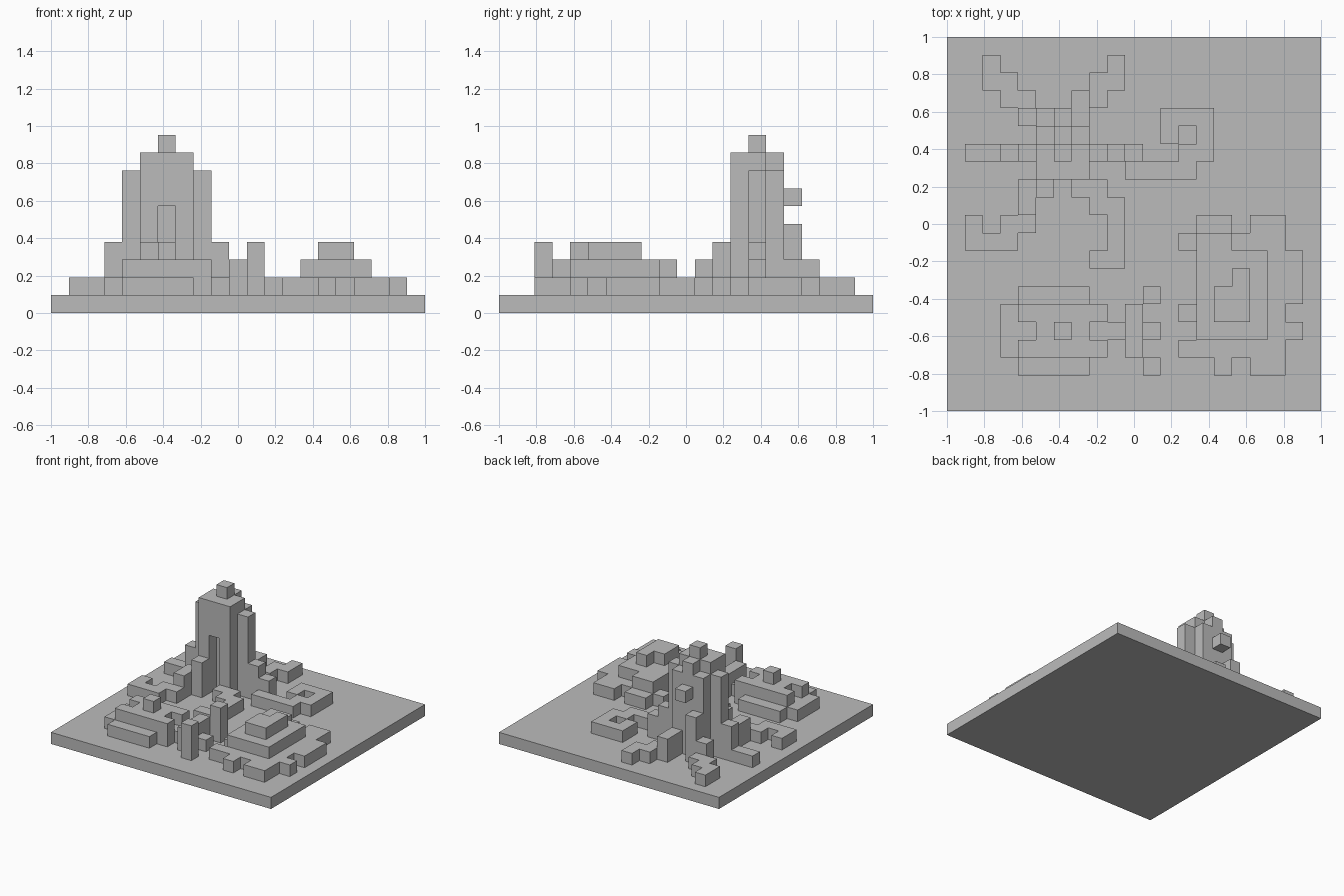
import bpy
import bmesh
from mathutils import Vector

if "Cube" in bpy.data.objects:
    bpy.data.objects.remove(bpy.data.objects["Cube"], do_unlink=True)

CELLS = 21
UNIT = 2 / CELLS

# One stone grey for everything
stone = bpy.data.materials.new("stone_grey")
stone.use_nodes = True
stone.diffuse_color = (0.5, 0.5, 0.5, 1)
stone.node_tree.nodes["Principled BSDF"].inputs["Base Color"].default_value = stone.diffuse_color


def columns(plan, first_column, first_row):
    """Blocks of a plan drawn from back to front; a letter is a height: a one block, b two, ..."""
    blocks = set()
    for row, line in enumerate(plan.split(), first_row):
        for column, letter in enumerate(line, first_column):
            if letter != ".":
                height = ord(letter) - ord("a") + 1
                blocks |= {(column, row, level) for level in range(1, height + 1)}
    return blocks


def build(name, blocks):
    """Outer skin of a set of blocks, with flat areas joined into single faces."""
    bm = bmesh.new()
    corners = {}

    def corner(point):
        key = tuple(point)
        if key not in corners:
            x, row, z = key
            corners[key] = bm.verts.new((x * UNIT - 1, 1 - row * UNIT, z * UNIT))
        return corners[key]

    for block in blocks:
        for axis in range(3):
            for side in (0, 1):
                neighbour = list(block)
                neighbour[axis] += 2 * side - 1
                if tuple(neighbour) in blocks:
                    continue
                u, v = (axis + 1) % 3, (axis + 2) % 3
                ring = []
                for du, dv in ((0, 0), (1, 0), (1, 1), (0, 1)):
                    point = list(block)
                    point[axis] += side
                    point[u] += du
                    point[v] += dv
                    ring.append(corner(point))
                # rows run opposite to y, so the winding is mirrored
                bm.faces.new(ring[::-1] if side else ring)

    bmesh.ops.dissolve_limit(bm, angle_limit=0.01, verts=bm.verts[:], edges=bm.edges[:])
    bm.normal_update()
    mesh = bpy.data.meshes.new(name)
    bm.to_mesh(mesh)
    bm.free()
    mesh.materials.append(stone)
    part = bpy.data.objects.new(name, mesh)
    bpy.context.collection.objects.link(part)
    return part


# Square ground slab
build("ground_slab", {(c, r, 0) for c in range(CELLS) for r in range(CELLS)})

# Tall tower with stepped walls spreading from its foot
tower = columns("""
    .a......a.
    .aa....aa.
    ..aa..ba..
    ...bd.b...
    ....ghg...
    aacghihgcb
    ....hhh...
    ...bc.aa..
    ...b...aa.
    a.aa....a.
    aaa.....a.
    .......aa.
""", 1, 1)
tower -= {(6, 7, level) for level in range(1, 6)}   # front doorway
tower.add((6, 4, 6))                                # balcony block at the back
build("tower", tower)

# Low curled wall beside the tower
build("curled_wall", columns("""
    ..aaa
    ..a.a
    ...aa
    aaaa.
""", 10, 4))

# Stepped hall at the front
build("stepped_hall", columns("""
    .aaaa..
    abbbbb.
    aabcbaa
    abbbbb.
    .aaaa..
""", 3, 14))

# Gate with two posts
build("gate", columns("""
    .c
    b.
    ba
    b.
    .c
""", 10, 14))

# Terraced fort with small bastions
build("terraced_fort", columns("""
    .aa.aa.
    abbaaa.
    .bbbbaa
    .bbcbaa
    .bccbaa
    abccba.
    .bbbbaa
    aaaaaa.
    ..a.aa.
""", 13, 10))
